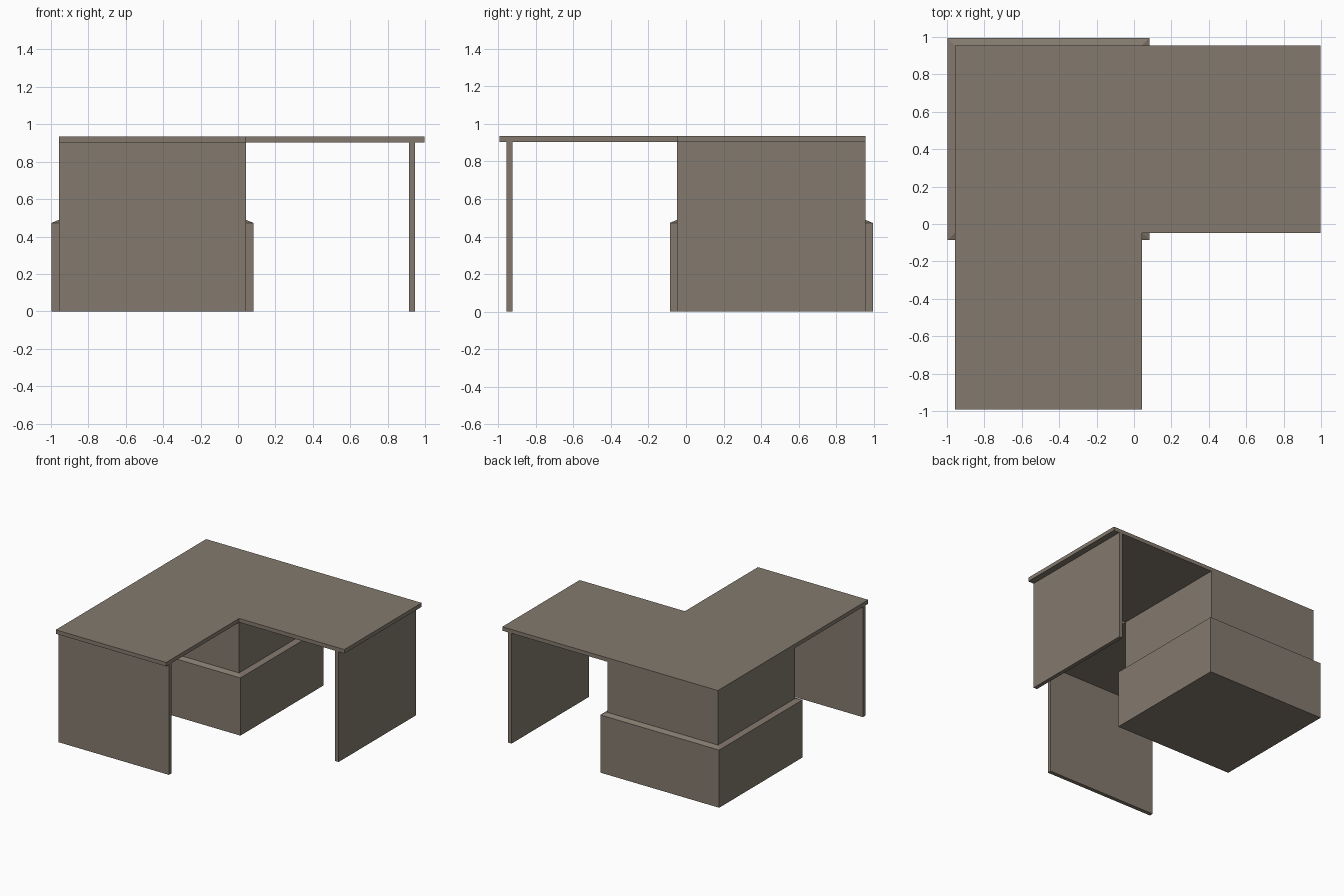
import bpy
import bmesh

if "Cube" in bpy.data.objects:
    bpy.data.objects.remove(bpy.data.objects["Cube"])


def loft(name, rings):
    """Closed solid skinned through rings of equal point count."""
    bm = bmesh.new()
    loops = [[bm.verts.new(p) for p in ring] for ring in rings]
    n = len(loops[0])
    for lo, hi in zip(loops, loops[1:]):
        for i in range(n):
            j = (i + 1) % n
            bm.faces.new((lo[i], lo[j], hi[j], hi[i]))
    bm.faces.new(loops[0][::-1])
    bm.faces.new(loops[-1])
    bmesh.ops.recalc_face_normals(bm, faces=bm.faces)
    mesh = bpy.data.meshes.new(name)
    bm.to_mesh(mesh)
    bm.free()
    obj = bpy.data.objects.new(name, mesh)
    bpy.context.collection.objects.link(obj)
    mat = bpy.data.materials.get("taupe") or bpy.data.materials.new("taupe")
    mat.diffuse_color = (0.23, 0.195, 0.155, 1)
    mat.use_nodes = True
    mat.node_tree.nodes["Principled BSDF"].inputs["Base Color"].default_value = mat.diffuse_color
    mesh.materials.append(mat)
    return obj


def rect(x0, x1, y0, y1, z):
    return [(x0, y0, z), (x1, y0, z), (x1, y1, z), (x0, y1, z)]


def box(name, x0, x1, y0, y1, z0, z1):
    return loft(name, [rect(x0, x1, y0, y1, z) for z in (z0, z1)])


# Corner column footprint, shared by every part
X0, X1 = -0.958, 0.043
Y0, Y1 = -0.047, 0.955
LEDGE = 0.039
UNDER, TOP = 0.904, 0.936

# L-shaped desktop
outline = [(X0, -0.993), (X1, -0.993), (X1, Y0), (0.998, Y0), (0.998, Y1), (X0, Y1)]
loft("desktop", [[(x, y, z) for x, y in outline] for z in (UNDER, TOP)])

# Wider plinth with a sloped ledge around the column
wide = (X0 - LEDGE, X1 + LEDGE, Y0 - LEDGE, Y1 + LEDGE)
loft("plinth", [rect(*wide, 0), rect(*wide, 0.473), rect(X0, X1, Y0, Y1, 0.489)])

# Corner column carrying the desktop
box("corner_column", X0, X1, Y0, Y1, 0.489, UNDER)

# Panel legs at the two free ends
box("front_panel_leg", X0, X1, -0.956, -0.924, 0, UNDER)
box("side_panel_leg", 0.914, 0.946, Y0, Y1, 0, UNDER)
